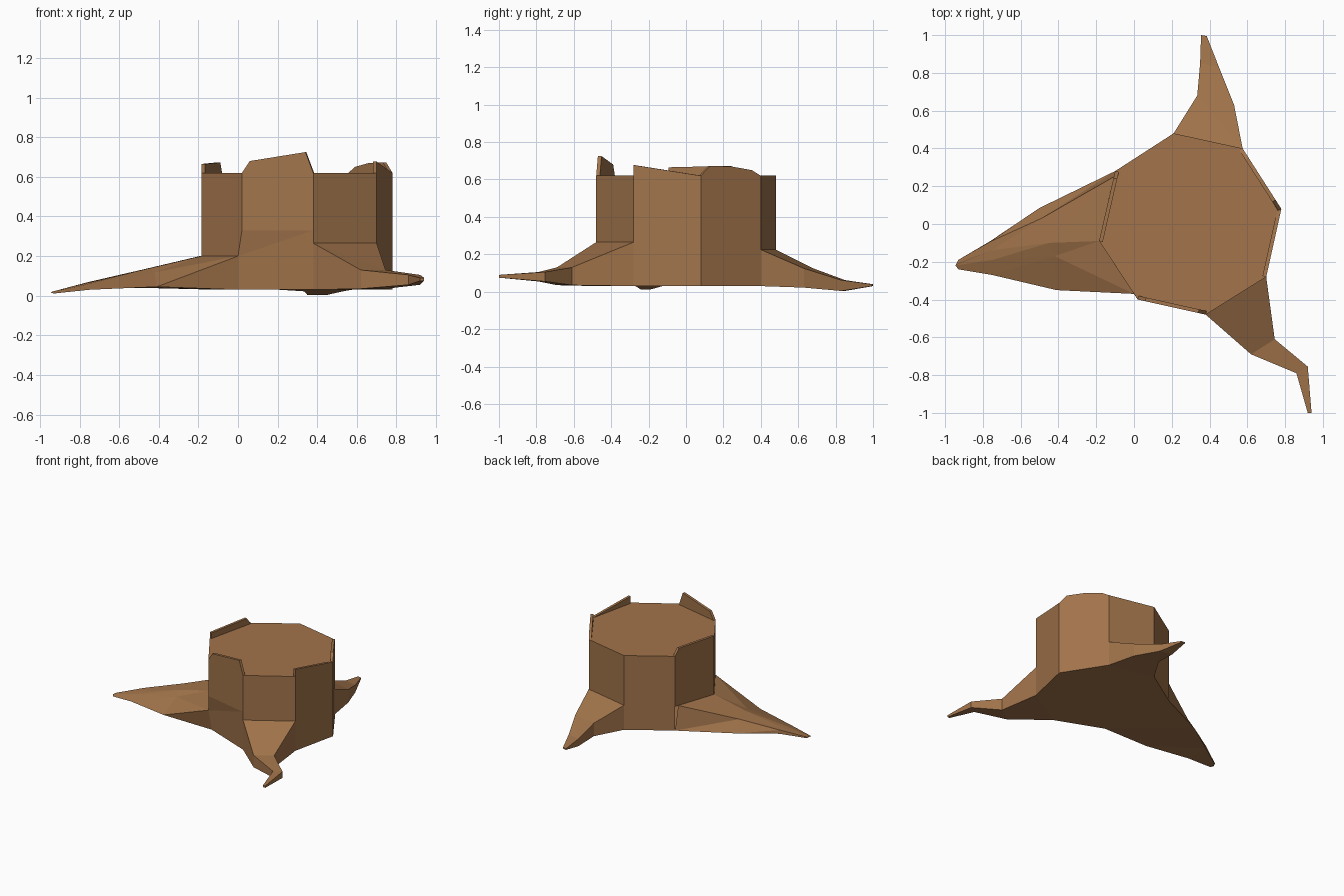
import bpy, bmesh
from mathutils import Vector

if "Cube" in bpy.data.objects:
    bpy.data.objects.remove(bpy.data.objects["Cube"])

bark = bpy.data.materials.new("brown_bark")
bark.diffuse_color = (0.36, 0.175, 0.07, 1)
bark.use_nodes = True
bark.node_tree.nodes["Principled BSDF"].inputs["Base Color"].default_value = bark.diffuse_color

BASE, TOP = 0.03, 0.62
# trunk outline, counter-clockwise from the front left corner
A, B, C, D = (0.02, -0.40), (0.38, -0.48), (0.70, -0.28), (0.78, 0.08)
E, F, G, H = (0.575, 0.40), (0.21, 0.48), (-0.10, 0.28), (-0.185, -0.09)
OCT = [A, B, C, D, E, F, G, H]
NOTCH = (0.0, -0.37, 0.20)      # where the left root meets the front face
FOOT = (0.0, -0.33, BASE)


def p(xy, z):
    return (xy[0], xy[1], z)


def make(name, polys, recalc=True):
    bm = bmesh.new()
    for poly in polys:
        bm.faces.new([bm.verts.new(v) for v in poly])
    bmesh.ops.remove_doubles(bm, verts=bm.verts, dist=0.0005)
    bmesh.ops.dissolve_degenerate(bm, dist=0.0005, edges=bm.edges)
    if recalc:
        bmesh.ops.recalc_face_normals(bm, faces=bm.faces)
    me = bpy.data.meshes.new(name)
    bm.to_mesh(me)
    bm.free()
    me.materials.append(bark)
    ob = bpy.data.objects.new(name, me)
    bpy.context.collection.objects.link(ob)
    return ob


# trunk: walls stop where the roots begin
low = [(.33, .33), (.265, .265), (BASE, BASE), (BASE, BASE),
       (.225, .225), (BASE, BASE), (.22, .20)]
faces = []
for i, (za, zb) in enumerate(low):
    a, b = OCT[i], OCT[i + 1]
    faces.append([p(a, za), p(b, zb), p(b, TOP), p(a, TOP)])
faces.append([p(H, .20), NOTCH, p(A, .33), p(A, TOP), p(H, TOP)])
faces.append([p(A, .33), NOTCH, p(B, .33)])                    # front overhang
faces.append([NOTCH, FOOT, p(B, BASE), p(B, .33)])             # lower front
faces.append([p(c, TOP) for c in OCT])                         # cut top
faces.append([p(c, BASE) for c in reversed(OCT[1:])] + [FOOT])  # underside
make("trunk", faces, recalc=False)


# roots: tubes lofted through cross-sections, closed at the tip
def loft(name, rings):
    polys = []
    n = len(rings[0])
    for r, s in zip(rings, rings[1:]):
        for k in range(n):
            m = (k + 1) % n
            polys += [[r[k], r[m], s[m]], [r[k], s[m], s[k]]]
    polys.append(rings[-1])
    make(name, polys)


def box_root(name, sections):
    loft(name, [[p(l, zb), p(l, zt), p(r, zt), p(r, zb)]
                for l, r, zt, zb in sections])


box_root("front_right_root", [
    (B, C, .265, BASE),
    ((.62, -.69), (.745, -.61), .13, .035),
    ((.86, -.79), (.92, -.755), .105, .055),
    ((.92, -1.0), (.94, -1.0), .09, .075)])

box_root("back_root", [
    (E, F, .225, BASE),
    ((.53, .63), (.335, .68), .125, .022),
    ((.45, .83), (.35, .85), .062, .004),
    ((.385, .995), (.355, 1.0), .04, .03)])

loft("left_root", [
    [p(G, BASE), (-.107, .25, .22), p(H, .20), NOTCH, FOOT],
    [(-.50, .085, .04), (-.49, .03, .13), (-.45, -.10, .138),
     (-.42, -.17, .118), (-.41, -.35, .045)],
    [(-.76, -.09, .04), (-.76, -.093, .068), (-.755, -.14, .066),
     (-.75, -.19, .06), (-.75, -.27, .03)],
    [(-.93, -.19, .012), (-.93, -.19, .022), (-.94, -.21, .02),
     (-.945, -.22, .016), (-.93, -.24, .011)]])


# jagged bark left standing around the rim
def rim(name, a, b, profile, thick=0.02):
    a, b = Vector(a), Vector(b)
    d = (b - a).normalized()
    inward = Vector((-d.y, d.x)) * thick
    outer = [p(a.lerp(b, t), z) for t, z in profile]
    inner = [p(Vector(v[:2]) + inward, v[2]) for v in outer]
    polys = [outer, inner[::-1]]
    for k in range(1, len(outer)):
        polys.append([outer[k - 1], outer[k], inner[k], inner[k - 1]])
    make(name, polys)


rim("front_bark", A, B, [(0, TOP), (.11, .68), (.89, .725), (1, TOP)])
rim("right_bark", C, D, [(0, TOP), (0, .677), (1, TOP)])
rim("back_right_bark", D, E, [(0, TOP), (.15, .672), (.5, .67), (.85, .65), (1, TOP)])
rim("left_bark", G, H, [(0, TOP), (.1, .673), (1, .665), (1, TOP)])
